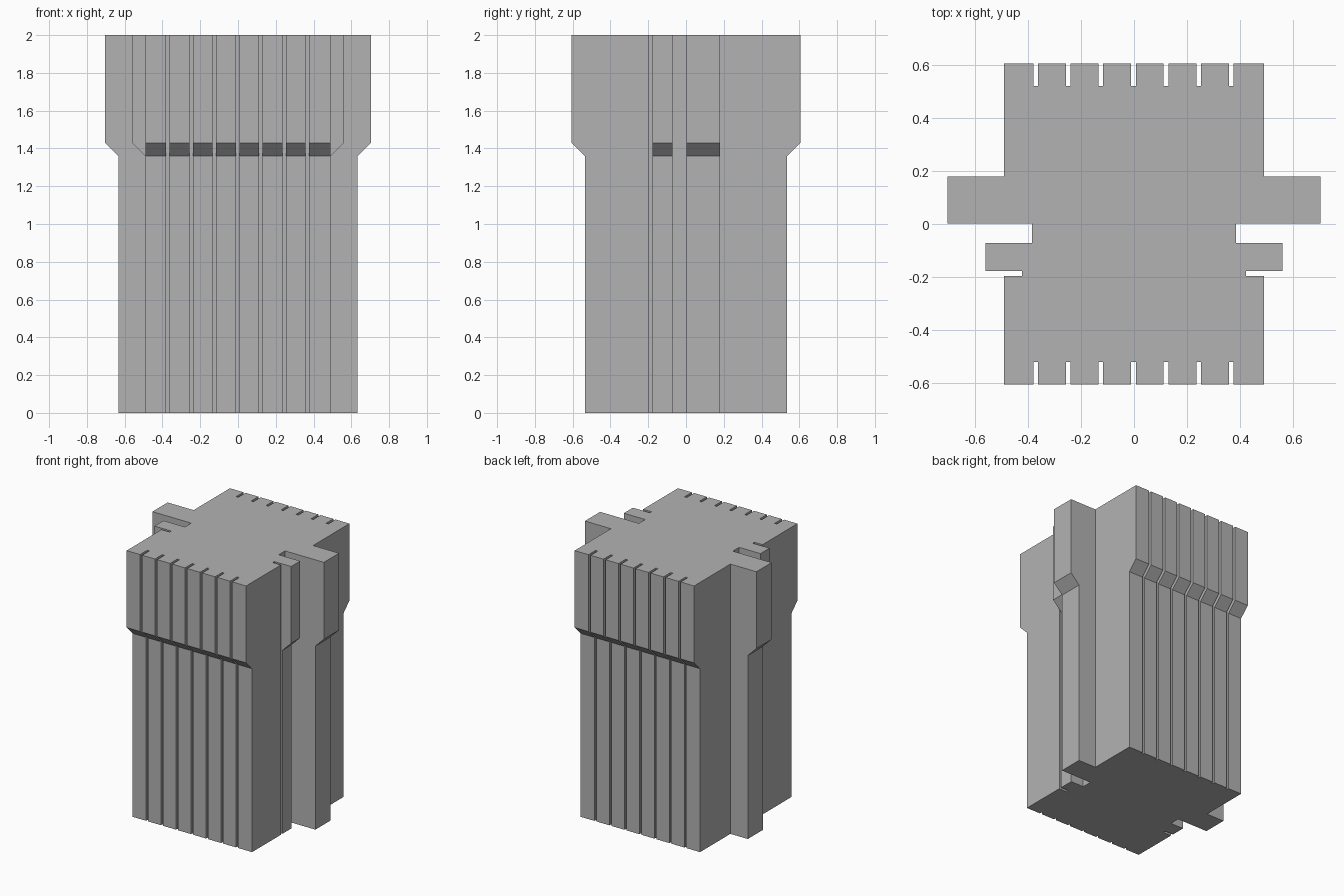
import bpy
import bmesh

if "Cube" in bpy.data.objects:
    bpy.data.objects.remove(bpy.data.objects["Cube"], do_unlink=True)

# Single plain grey
grey = bpy.data.materials.new("plain grey")
grey.use_nodes = True
colour = (0.45, 0.45, 0.45, 1)
grey.diffuse_color = colour
grey.node_tree.nodes["Principled BSDF"].inputs["Base Color"].default_value = colour

HALF_WIDTH, GROOVE_Y, PITCH, GROOVE = 0.49, 0.52, 0.123, 0.018


def ribbed_edge(face_y, floor_y):
    """Left-to-right edge of ribs split by seven narrow grooves."""
    points = [(-HALF_WIDTH, face_y)]
    for i in range(-3, 4):
        a = i * PITCH - 0.002 - GROOVE / 2
        b = a + GROOVE
        points += [(a, face_y), (a, floor_y), (b, floor_y), (b, face_y)]
    return points + [(HALF_WIDTH, face_y)]


def outline(flare):
    """Cross-section with its ribs and side flanges pushed out by flare."""
    y = 0.535 + flare
    wide, narrow = 0.633 + flare, 0.49 + flare
    # Front to back along one side: notch, small flange, gap, large flange
    side = [(HALF_WIDTH, -0.197), (0.422, -0.197), (0.422, -0.178),
            (narrow, -0.178), (narrow, -0.072), (0.385, -0.072),
            (0.385, 0.002), (wide, 0.002), (wide, 0.18), (HALF_WIDTH, 0.18)]
    return (ribbed_edge(-y, -GROOVE_Y) + side
            + ribbed_edge(y, GROOVE_Y)[::-1]
            + [(-px, py) for px, py in reversed(side)])


# Column body, skinned through its flared levels
bm = bmesh.new()
rings = [[bm.verts.new((x, y, z)) for x, y in outline(flare)]
         for z, flare in ((0, 0), (1.36, 0), (1.43, 0.07), (2, 0.07))]
for low, high in zip(rings, rings[1:]):
    for i in range(len(low)):
        j = (i + 1) % len(low)
        bm.faces.new((low[i], low[j], high[j], high[i]))
bm.faces.new(rings[0][::-1])
bm.faces.new(rings[-1])

# Merge the flat wall pieces between levels
bmesh.ops.dissolve_limit(bm, angle_limit=0.01, verts=bm.verts, edges=bm.edges)
bmesh.ops.recalc_face_normals(bm, faces=bm.faces)

mesh = bpy.data.meshes.new("ribbed_column")
bm.to_mesh(mesh)
bm.free()
mesh.materials.append(grey)
column = bpy.data.objects.new("ribbed_column", mesh)
bpy.context.collection.objects.link(column)
